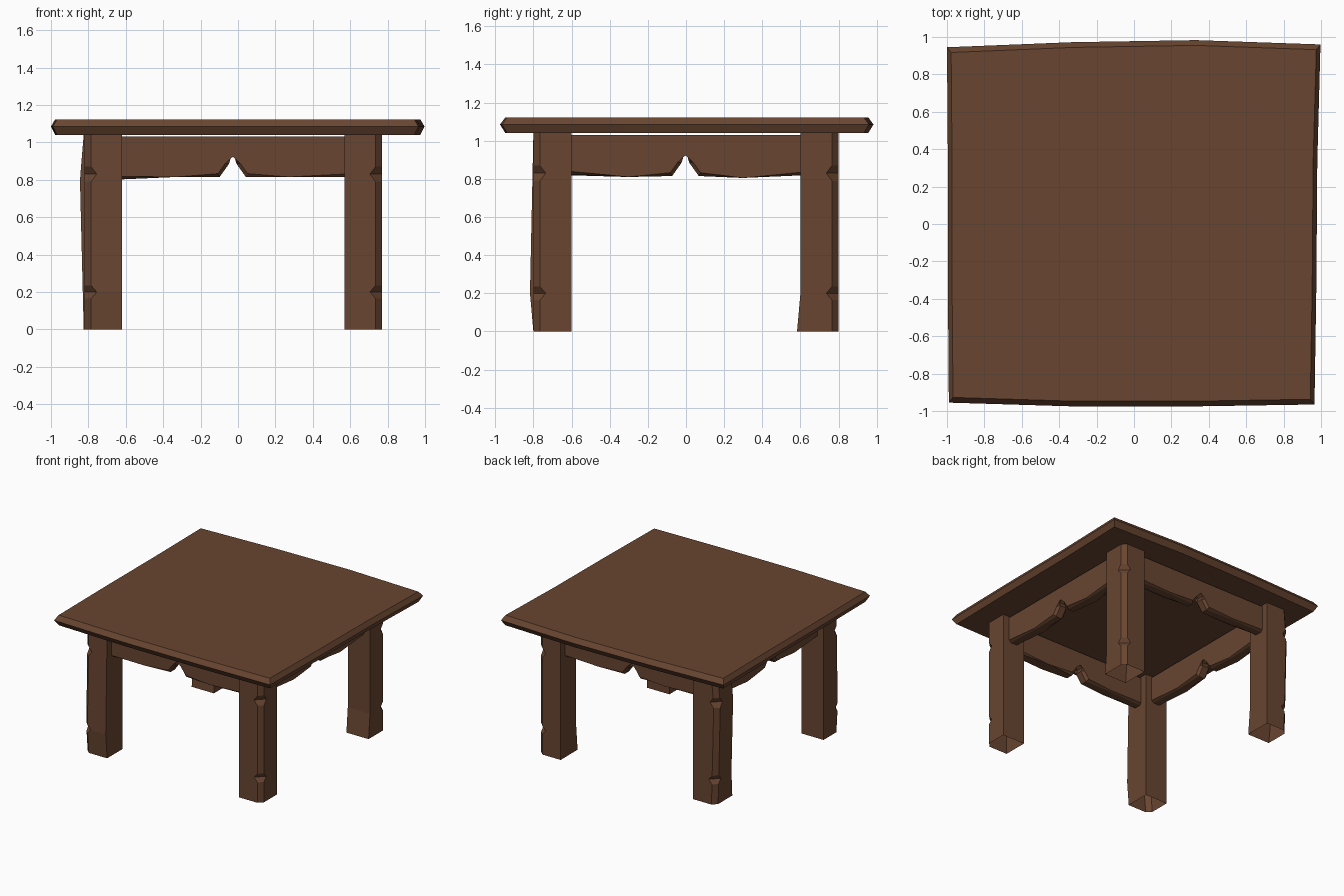
import bpy, bmesh
from mathutils import Matrix, Vector

if "Cube" in bpy.data.objects:
    bpy.data.objects.remove(bpy.data.objects["Cube"])

wood = bpy.data.materials.new("brown wood")
wood.diffuse_color = (0.14, 0.06, 0.03, 1)
wood.use_nodes = True
wood.node_tree.nodes["Principled BSDF"].inputs["Base Color"].default_value = wood.diffuse_color


def finish(bm, name):
    bmesh.ops.recalc_face_normals(bm, faces=bm.faces[:])
    me = bpy.data.meshes.new(name)
    bm.to_mesh(me)
    bm.free()
    me.materials.append(wood)
    ob = bpy.data.objects.new(name, me)
    bpy.context.collection.objects.link(ob)
    return ob


def loft(rings, name, cap_bottom=True):
    """Skin a stack of equal-length rings."""
    bm = bmesh.new()
    vs = [[bm.verts.new(p) for p in r] for r in rings]
    n = len(rings[0])
    for a, b in zip(vs, vs[1:]):
        for i in range(n):
            j = (i + 1) % n
            bm.faces.new((a[i], a[j], b[j], b[i]))
    if cap_bottom:
        bm.faces.new(vs[0][::-1])
    bm.faces.new(vs[-1])
    return finish(bm, name)


# Tabletop: slightly crooked outline with a pointed edge all round
outline = [(-0.99, -0.955), (-0.33, -0.975), (0.33, -0.975), (0.965, -0.965),
           (0.975, -0.33), (0.98, 0.33), (0.997, 0.96),
           (0.33, 0.983), (-0.33, 0.972), (-1.0, 0.945),
           (-0.995, 0.33), (-0.995, -0.33)]


def ring(inset, z):
    pts = []
    for x, y in outline:
        dx = inset * 0.8 if abs(x) > 0.9 else 0
        dy = inset if abs(y) > 0.9 else 0
        pts.append((x - dx * (1 if x > 0 else -1),
                    y - dy * (1 if y > 0 else -1), z))
    return pts


loft([ring(0.028, 1.04), ring(0, 1.085), ring(0.028, 1.123)], "tabletop")

# Legs: square posts, outer corner chamfered and notched twice, open foot
levels = [(0, 0.035), (0.165, 0.035), (0.2, 0.065), (0.235, 0.035),
          (0.79, 0.035), (0.83, 0.065), (0.87, 0.035), (1.04, 0.035)]


def leg(name, cx, cy, bulge_x, bulge_y, flare):
    sx, sy = (1 if cx > 0 else -1), (1 if cy > 0 else -1)
    rings = []
    for z, c in levels:
        ox = 0.1 + bulge_x * min(z / 0.8, (1.04 - z) / 0.24)
        oy = 0.1 + bulge_y * max(0, min(z / 0.2, (1.04 - z) / 0.84))
        iy = -0.1 - flare * max(0, 1 - z / 0.2)
        prof = [(-0.1, iy), (ox, iy), (ox, oy - c), (ox - c, oy), (-0.1, oy)]
        rings.append([(cx + sx * x, cy + sy * y, z) for x, y in prof])
    loft(rings, name, cap_bottom=False)


leg("front_left_leg", -0.72, -0.7, 0.0, 0.018, 0.0)
leg("front_right_leg", 0.67, -0.7, 0.0, 0.0, 0.0)
leg("back_left_leg", -0.725, 0.7, 0.02, 0.0, 0.018)
leg("back_right_leg", 0.67, 0.7, 0.0, 0.0, 0.018)

# Aprons: wavy lower edge, pointed keyhole in the middle, bevelled below
THICK = 0.09
keyhole = [(-0.07, 0.815), (-0.02, 0.885), (-0.033, 0.92), (0, 0.945),
           (0.033, 0.92), (0.02, 0.885), (0.07, 0.815)]


def apron(name, waves, mid, half, matrix):
    """Profile along u (local x) and z; matrix places it between two legs."""
    left = [(mid - half - 0.04, waves[0]), (mid - 0.3, waves[1])]
    right = [(mid + 0.3, waves[2]), (mid + half + 0.04, waves[3])]
    low = left + [(mid + u, z) for u, z in keyhole] + right
    pts = low + [(low[-1][0], 1.03), (low[0][0], 1.03)]
    bm = bmesh.new()
    sides = [[bm.verts.new((u, s * THICK / 2, z)) for u, z in pts] for s in (-1, 1)]
    n = len(pts)
    for s in sides:
        bm.faces.new(s)
    for i in range(n):
        j = (i + 1) % n
        bm.faces.new((sides[0][i], sides[0][j], sides[1][j], sides[1][i]))
    edges = [bm.edges.get((s[i], s[i + 1])) for s in sides for i in range(len(low) - 1)]
    bmesh.ops.bevel(bm, geom=edges, offset=0.018, segments=1, affect='EDGES')
    bm.transform(matrix)
    finish(bm, name)


turn = Matrix.Rotation(1.5707963, 4, 'Z')
shift = lambda x, y: Matrix.Translation(Vector((x, y, 0)))
apron("front_apron", (0.80, 0.815, 0.815, 0.815), -0.028, 0.6, shift(0, -0.70))
apron("back_apron", (0.815, 0.82, 0.82, 0.815), -0.028, 0.6, shift(0, 0.70))
apron("right_apron", (0.825, 0.81, 0.805, 0.82), -0.003, 0.6, shift(0.67, 0) @ turn)
apron("left_apron", (0.82, 0.81, 0.805, 0.82), -0.003, 0.6, shift(-0.72, 0) @ turn)
